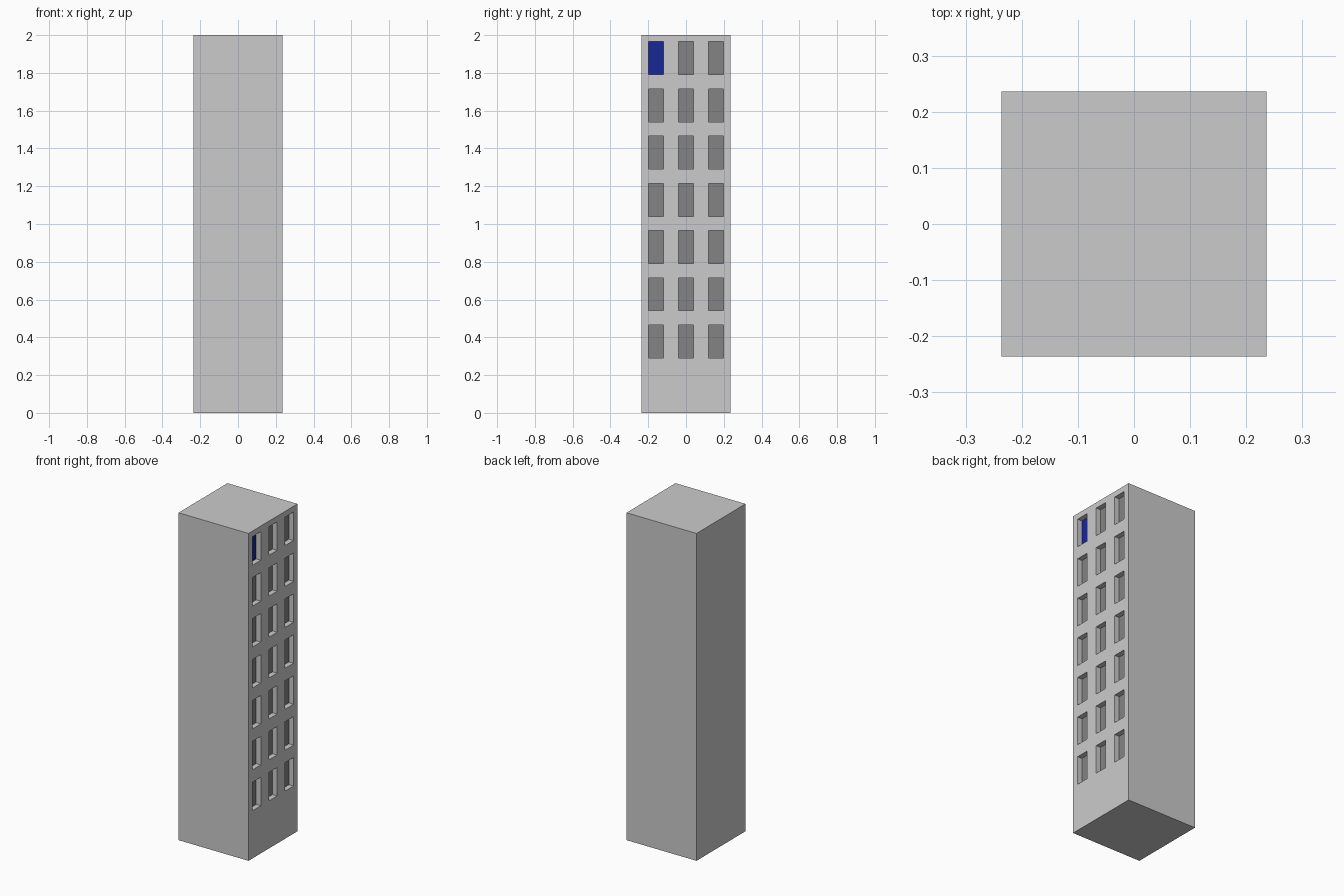
import bpy, bmesh
from mathutils import Vector

if "Cube" in bpy.data.objects:
    bpy.data.objects.remove(bpy.data.objects["Cube"])

HALF, HEIGHT, DEPTH = 0.2365, 2.0, 0.031
WIN_W, WIN_H = 0.08, 0.174
COLS = [-0.158, 0.0, 0.158]
ROWS = [0.378 + 0.25 * i for i in range(7)]


def material(name, rgb):
    mat = bpy.data.materials.new(name)
    mat.diffuse_color = (*rgb, 1)
    mat.use_nodes = True
    mat.node_tree.nodes["Principled BSDF"].inputs["Base Color"].default_value = mat.diffuse_color
    return mat


# Tower block
bm = bmesh.new()
bmesh.ops.create_cube(bm, size=1)
for v in bm.verts:
    v.co = Vector((v.co.x * 2 * HALF, v.co.y * 2 * HALF, (v.co.z + 0.5) * HEIGHT))


def cut_right_wall(axis, value):
    """Slice only the +x wall along a line at the given y or z."""
    co, no = Vector((HALF, 0, 0)), Vector((0, 0, 0))
    co[axis] = value
    no[axis] = 1
    wall = [f for f in bm.faces if f.normal.x > 0.9]
    edges = {e for f in wall for e in f.edges}
    verts = {v for f in wall for v in f.verts}
    bmesh.ops.bisect_plane(bm, geom=wall + list(edges) + list(verts),
                           plane_co=co, plane_no=no, dist=1e-5)
    bm.normal_update()


bm.normal_update()
for axis, centres, size in ((1, COLS, WIN_W), (2, ROWS, WIN_H)):
    for c in centres:
        for side in (-0.5, 0.5):
            cut_right_wall(axis, c + side * size)


# Recessed windows
def is_window(f):
    c = f.calc_center_median()
    return (f.normal.x > 0.9 and any(abs(c.y - y) < 0.01 for y in COLS)
            and any(abs(c.z - z) < 0.01 for z in ROWS))


windows = [f for f in bm.faces if is_window(f)]
panes = bmesh.ops.extrude_discrete_faces(bm, faces=windows)["faces"]
for f in panes:
    bmesh.ops.translate(bm, verts=f.verts, vec=(-DEPTH, 0, 0))
    c = f.calc_center_median()
    # One blue pane at the top front corner, the rest dark grey
    f.material_index = 2 if c.y < -0.1 and c.z > 1.8 else 1

mesh = bpy.data.meshes.new("tower_block")
bm.to_mesh(mesh)
bm.free()
mesh.materials.append(material("wall_grey", (0.8, 0.8, 0.8)))
mesh.materials.append(material("pane_dark", (0.23, 0.23, 0.23)))
mesh.materials.append(material("pane_blue", (0.01, 0.02, 0.31)))
bpy.context.collection.objects.link(bpy.data.objects.new("tower_block", mesh))
